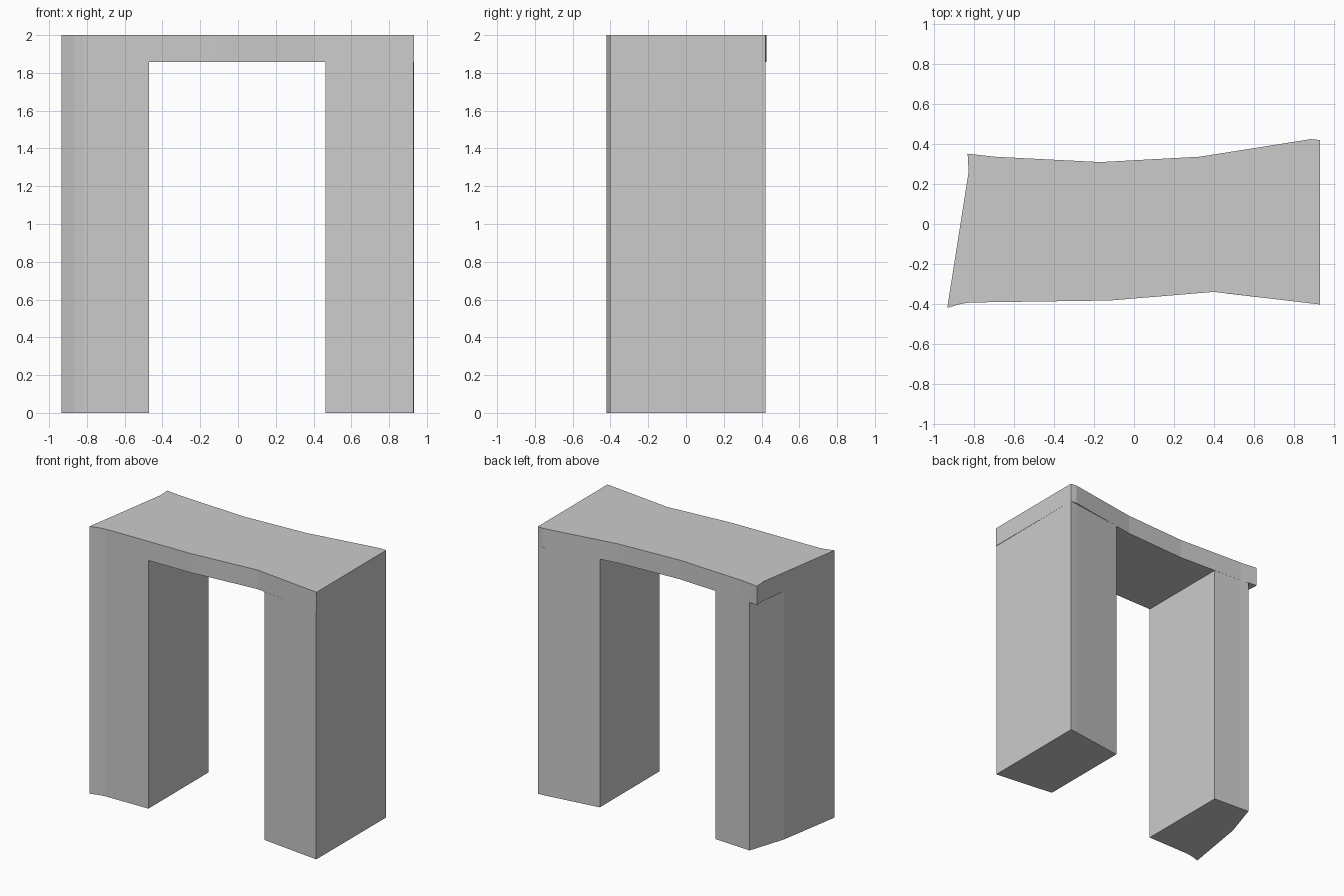
import bpy
import bmesh

cube = bpy.data.objects.get("Cube")
if cube:
    bpy.data.objects.remove(cube, do_unlink=True)

HEIGHT = 2.0
SPRING = 1.857  # underside of the lintel

stone = bpy.data.materials.new("light_grey_stone")
stone.use_nodes = True
grey = (0.6, 0.6, 0.6, 1)
stone.diffuse_color = grey
stone.node_tree.nodes["Principled BSDF"].inputs["Base Color"].default_value = grey


def slab(name, plan, bottom, top):
    """Extrude a plan outline upwards into a flat-faced solid."""
    bm = bmesh.new()
    base = bm.faces.new([bm.verts.new((x, y, bottom)) for x, y in plan])
    grown = bmesh.ops.extrude_face_region(bm, geom=[base], use_keep_orig=True)
    verts = [g for g in grown["geom"] if isinstance(g, bmesh.types.BMVert)]
    bmesh.ops.translate(bm, verts=verts, vec=(0, 0, top - bottom))
    bmesh.ops.recalc_face_normals(bm, faces=bm.faces)
    mesh = bpy.data.meshes.new(name)
    bm.to_mesh(mesh)
    bm.free()
    mesh.materials.append(stone)
    obj = bpy.data.objects.new(name, mesh)
    bpy.context.collection.objects.link(obj)
    return obj


# Lintel: irregular, slightly waisted plan
front_edge = [(-0.935, -0.42), (-0.867, -0.40), (-0.82, -0.393),
              (-0.12, -0.383), (0.40, -0.34), (0.932, -0.403)]
back_edge = [(0.932, 0.42), (0.887, 0.425), (0.33, 0.337), (-0.17, 0.31),
             (-0.70, 0.337), (-0.833, 0.352), (-0.828, 0.262)]
slab("lintel", front_edge + back_edge, SPRING, HEIGHT)

# Right leg: outer back corner is cut away beneath the lintel
slab("right_leg", front_edge[:3] + [
    (-0.47, -0.388), (-0.47, 0.324), (-0.70, 0.337),
    (-0.765, 0.343), (-0.855, 0.065)], 0, SPRING)

# Left leg: outer corners sit just inside the lintel
slab("left_leg", [
    (0.463, -0.348), (0.929, -0.402), (0.932, 0.42),
    (0.875, 0.415), (0.463, 0.358)], 0, SPRING)
